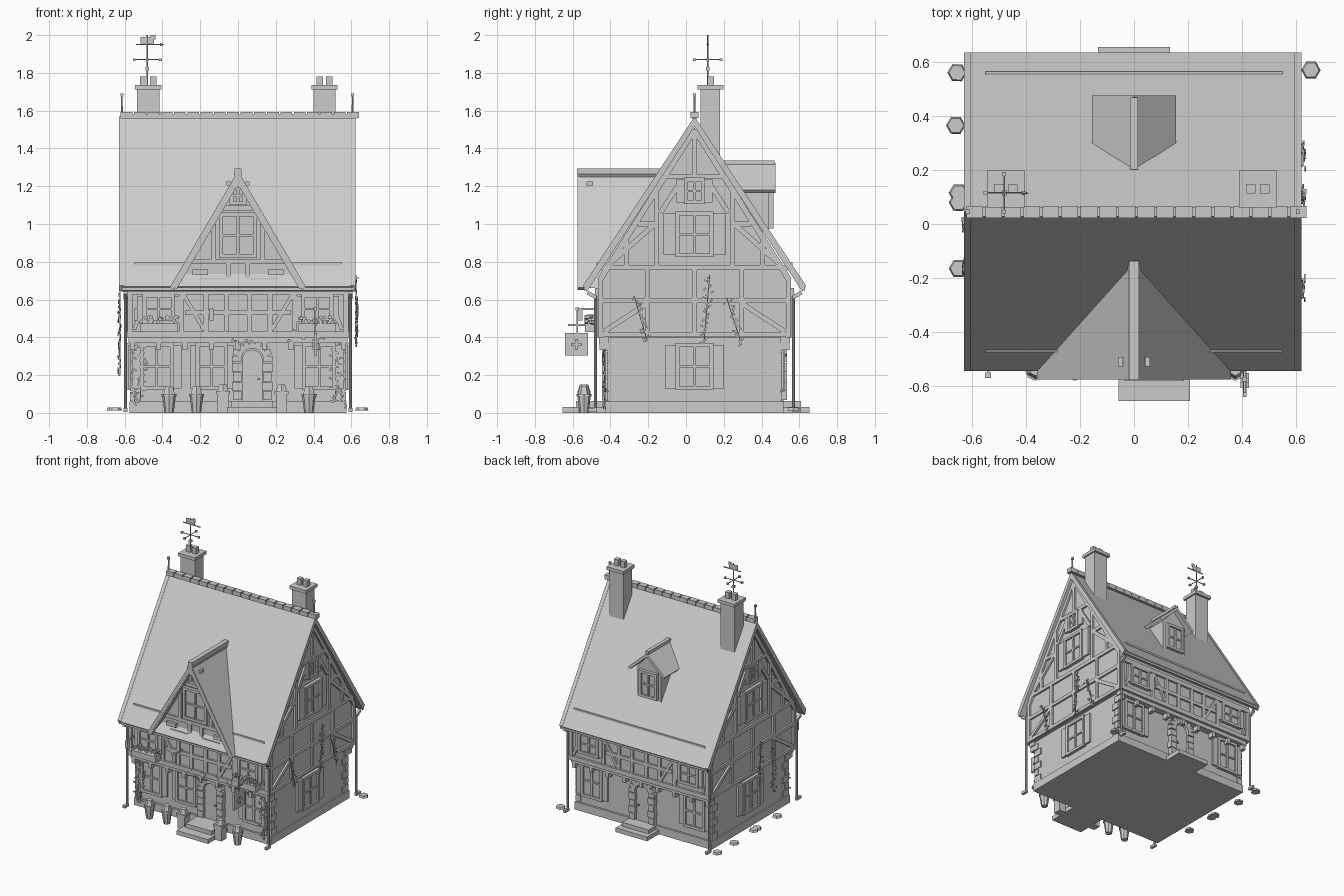
import bpy, bmesh, math, random
from mathutils import Matrix, Vector

random.seed(4)
default_cube = bpy.data.objects.get("Cube")
if default_cube:
    bpy.data.objects.remove(default_cube, do_unlink=True)

CENTRE_Y = .045
parts = {}


def mesh_of(name):
    if name not in parts:
        parts[name] = bmesh.new()
    return parts[name]


def wall_frame(along, outward, distance):
    """Local space of a wall: x runs along it, y points outward, z is up."""
    origin = Vector((0, CENTRE_Y, 0)) + Vector(outward) * distance
    columns = Matrix((along, outward, (0, 0, 1))).transposed().to_4x4()
    return Matrix.Translation(origin) @ columns


WORLD = Matrix.Identity(4)
X, Y, LEFT, FRONT = (1, 0, 0), (0, 1, 0), (-1, 0, 0), (0, -1, 0)


def box(name, frame, centre, size, tilt=0.0, axis="Y"):
    matrix = frame @ Matrix.Translation(centre) @ Matrix.Rotation(tilt, 4, axis)
    bmesh.ops.create_cube(mesh_of(name), size=1, matrix=matrix @ Matrix.Diagonal((*size, 1)))


def beam(name, frame, start, end, width=.026, depth=.014, out=0.0):
    (a, low), (b, high) = start, end
    length = math.hypot(b - a, high - low)
    tilt = -math.atan2(high - low, b - a)
    box(name, frame, ((a + b) / 2, out + depth / 2, (low + high) / 2), (length, depth, width), tilt)


def cone(name, frame, centre, bottom, top, height, sides=8, tilt=0.0, axis="X"):
    matrix = frame @ Matrix.Translation(centre) @ Matrix.Rotation(tilt, 4, axis)
    bmesh.ops.create_cone(mesh_of(name), cap_ends=True, segments=sides, radius1=bottom,
                          radius2=top, depth=height, matrix=matrix)


def extrude(name, points, offset):
    bm, offset = mesh_of(name), Vector(offset)
    near = [bm.verts.new(p) for p in points]
    far = [bm.verts.new(Vector(p) + offset) for p in points]
    bm.faces.new(near)
    bm.faces.new(far[::-1])
    for i in range(len(near)):
        j = (i + 1) % len(near)
        bm.faces.new((near[i], far[i], far[j], near[j]))


def window(name, frame, u, z, width, height, shutter=0.0):
    box(name + "_pane", frame, (u, .004, z), (width, .012, height))
    for side in (-1, 1):
        box(name + "_frame", frame, (u + side * width / 2, .01, z), (.02, .026, height + .02))
        box(name + "_frame", frame, (u, .01, z + side * height / 2), (width + .02, .026, .02))
        if shutter:
            away = u + side * (width + shutter + .02) / 2
            box(name + "_shutter", frame, (away, .006, z), (shutter, .018, height))
    box(name + "_bars", frame, (u, .01, z), (.014, .018, height))
    box(name + "_bars", frame, (u, .01, z), (width, .016, .012))


def doorway(name, frame, u, reach):
    box(name, frame, (u, .006, .17), (.11, .02, .22))
    cone(name, frame, (u, .006, .28), .055, .055, .02, 16, math.pi / 2)
    for side in (-1, 1):
        for row in range(4):
            box(name + "_surround", frame, (u + side * .08, .015, .09 + row * .05), (.045 + row % 2 * .01, .04, .046))
    for step in range(9):
        angle = math.pi * step / 8
        spot = (u + .082 * math.cos(angle), .015, .285 + .082 * math.sin(angle))
        box(name + "_arch", frame, spot, (.05, .04, .03), -angle)
    box(name + "_knob", frame, (u + .035, .02, .18), (.012, .015, .012))
    box(name + "_lower_step", frame, (u, reach / 2, .016), (.265, reach, .032))
    box(name + "_upper_step", frame, (u, reach * .35, .047), (.22, reach * .7, .03))


def ivy(name, frame, start, end):
    start, end = Vector(start), Vector(end)
    beam(name + "_stem", frame, start, end, .005, .006, .016)
    count = int((end - start).length / .015)
    for i in range(count):
        here = start.lerp(end, i / count)
        leaf = (here.x + random.uniform(-.022, .022), random.uniform(.015, .03), here.y)
        box(name + "_leaf", frame, leaf, (.018, .006, .009), random.uniform(-1, 1))


# Walls: stone ground floor, jettied upper floor with gable ends
box("plinth", WORLD, (0, CENTRE_Y, .03), (1.15, .94, .06))
box("ground_wall", WORLD, (0, CENTRE_Y, .2), (1.13, .91, .4))
profile = [(-.51, .4), (.51, .4), (.51, .7), (0, 1.51), (-.51, .7)]
extrude("upper_wall", [(-.585, CENTRE_Y + y, z) for y, z in profile], (1.17, 0, 0))
for sx in (-1, 1):
    for sy in (-1, 1):
        for row in range(6):
            a, b = (.07, .04) if row % 2 else (.04, .07)
            spot = (sx * (.572 - a / 2), CENTRE_Y + sy * (.462 - b / 2), .087 + row * .053)
            box("corner_stones", WORLD, spot, (a, b, .047))

# Main roof with verges, gutters, snow rails
for side in (-1, 1):
    eave = CENTRE_Y + side * .59
    for name, x, width, lift in (("main_roof", -.62, 1.23, 0), ("roof_verge", -.63, .027, .006), ("roof_verge", .594, .027, .006)):
        extrude(name, [(x, CENTRE_Y, 1.563 + lift), (x, eave, .668 + lift), (x, eave - side * .02, .642),
                       (x, CENTRE_Y, 1.515)], (width, 0, 0))
    box("gutter", WORLD, (0, eave - side * .012, .656), (1.23, .016, .016))
    box("snow_rail", WORLD, (0, CENTRE_Y + side * .515, .788), (1.1, .008, .014))
for i in range(18):
    box("ridge_tile", WORLD, (-.59 + i * .0705, CENTRE_Y, 1.577), (.062, .044, .034))
box("ridge_base", WORLD, (.004, CENTRE_Y, 1.57), (1.25, .034, .024))
for x in (-.615, .607):
    cone("ridge_finial", WORLD, (x, CENTRE_Y, 1.635), .006, .005, .11, 6)
    box("finial_tip", WORLD, (x, CENTRE_Y, 1.683), (.016, .016, .018))

# Chimneys and weather vane
for x in (-.475, .458):
    box("chimney", WORLD, (x, .128, 1.53), (.118, .105, .38))
    box("chimney_cap", WORLD, (x, .13, 1.723), (.14, .138, .024))
    for side in (-1, 1):
        box("chimney_pot", WORLD, (x + side * .026, .13, 1.757), (.034, .034, .05))
vane = wall_frame(X, Y, .07) @ Matrix.Translation((-.48, 0, 0))
cone("vane_pole", vane, (0, 0, 1.86), .004, .004, .28, 6)
box("vane_ball", vane, (0, 0, 1.822), (.018, .018, .018))
for axis in "XY":
    cone("vane_arm", vane, (0, 0, 1.87), .003, .003, .14, 6, math.pi / 2, axis)
    for side in (-1, 1):
        tip = (0, side * .07, 1.87) if axis == "X" else (side * .07, 0, 1.87)
        box("vane_tip", vane, tip, (.014, .014, .014))
box("vane_rail", vane, (.01, 0, 1.95), (.14, .005, .006))
box("vane_body", vane, (0, 0, 1.972), (.07, .005, .035))
box("vane_tail", vane, (.03, 0, 1.988), (.024, .005, .024))
cone("vane_arrow", vane, (.08, 0, 1.95), .008, 0, .025, 4, math.pi / 2, "Y")

# Front cross gable
gable = wall_frame(X, FRONT, .545)
extrude("front_gable_wall", [(-.335, -.5, .66), (.335, -.5, .66), (0, -.5, 1.23)], (0, .34, 0))
for side in (-1, 1):
    corners = [(0, -.575, 1.275), (0, -.135, 1.275), (side * .36, -.535, .665), (side * .36, -.575, .665)]
    extrude("front_gable_roof", corners, (-side * .022, 0, -.014))
    beam("gable_bargeboard", gable, (side * .34, .665), (0, 1.245), .036, .012, .06)
    beam("gable_timber", gable, (side * .13, .8), (side * .13, 1.0))
    beam("gable_timber", gable, (side * .05, .67), (side * .05, .8))
    beam("gable_timber", gable, (side * .21, .705), (side * .06, .705), .016, .02)
    beam("gable_timber", gable, (side * .24, .745), (side * .16, .745), .03, .02)
    box("roof_vent", WORLD, (side * .05, -.51, 1.215), (.02, .034, .02))
for z, reach in ((.8, .25), (1.085, .09), (.675, .33)):
    beam("gable_timber", gable, (-reach, z), (reach, z))
beam("gable_timber", gable, (0, 1.19), (0, 1.26), .03, .07)
box("front_gable_ridge", WORLD, (0, -.357, 1.28), (.036, .44, .03))
window("gable_window", gable, 0, .94, .18, .22)
window("gable_top_window", gable, 0, 1.15, .07, .08)

# Rear dormer
extrude("dormer_wall", [(-.1, .44, .96), (.1, .44, .96), (.1, .44, 1.19), (0, .44, 1.3), (-.1, .44, 1.19)], (0, -.3, 0))
for side in (-1, 1):
    corners = [(0, .475, 1.322), (0, .2, 1.322), (side * .155, .3, 1.18), (side * .155, .475, 1.18)]
    extrude("dormer_roof", corners, (-side * .014, 0, -.016))
box("dormer_ridge", WORLD, (0, .335, 1.325), (.028, .265, .022))
window("dormer_window", wall_frame(X, Y, .395), 0, 1.075, .13, .18)

# Gable ends with timber frame, windows and climbing plants
for label, outward in (("left", X), ("right", LEFT)):
    lower, upper = wall_frame(Y, outward, .565), wall_frame(Y, outward, .585)
    timber = label + "_timber"
    window(label + "_ground_window", lower, 0, .245, .18, .23, .055)
    window(label + "_upper_window", upper, 0, .945, .18, .22, .065)
    window(label + "_attic_window", upper, 0, 1.175, .09, .12, .04)
    for z, reach in ((.415, .51), (.595, .51), (.77, .5), (1.25, .16)):
        beam(timber, upper, (-reach, z), (reach, z))
    beam(timber, upper, (0, .42), (0, .77))
    beam(timber, upper, (0, 1.25), (0, 1.5))
    for side in (-1, 1):
        for u, low, high in ((.497, .4, .72), (.25, .42, .77), (.2, .77, 1.17), (.36, .77, .93)):
            beam(timber, upper, (side * u, low), (side * u, high))
        beam(timber, upper, (side * .25, .58), (side * .48, .43))
        beam(timber, upper, (side * .46, .78), (side * .21, 1.0))
        beam(timber, upper, (side * .2, 1.0), (side * .3, 1.0))
        beam(timber, upper, (side * .18, 1.06), (side * .07, 1.23))
        beam(timber, upper, (side * .5, .705), (0, 1.5), .03)
    strands = [((-.25, .38), (-.32, .62)), ((.05, .37), (.08, .73)), ((.25, .36), (.17, .61))]
    if label == "right":
        strands = [((-.2, .2), (-.2, .6)), ((-.04, .3), (-.05, .64))]
    for start, end in strands:
        ivy("side_ivy", upper @ Matrix.Translation((0, .02, 0)), start, end)

# Long walls: timber frame, jetty brackets, windows, pipes
for label, outward in (("front", FRONT), ("back", Y)):
    lower, upper = wall_frame(X, outward, .455), wall_frame(X, outward, .51)
    timber = label + "_timber"
    for z in (.415, .645):
        beam(timber, upper, (-.59, z), (.59, z), .034, .016)
    beam(timber, upper, (-.28, .53), (.28, .53))
    beam(label + "_jetty_beam", lower, (-.58, .385), (.58, .385), .03, .05)
    for i in range(9):
        box(label + "_bracket", lower, (-.56 + i * .14, .025, .355), (.026, .045, .045))
    for side in (-1, 1):
        for u in (.572, .3, .17, .06):
            beam(timber, upper, (side * u, .4), (side * u, .66))
        beam(timber, upper, (side * .55, .44), (side * .48, .63), .02)
        beam(timber, upper, (side * .18, .44), (side * .29, .63), .02)
        window(label + "_upper_window", upper, side * .42, .55, .15, .14, .03)
        window(label + "_ground_window", lower, side * .43, .245, .16, .23, .04)
        x = side * .595
        cone("downpipe", lower, (x, .07, .32), .008, .008, .6, 8)
        box("downpipe_foot", lower, (x, .085, .015), (.02, .05, .02))
        box("downpipe_head", lower, (x, .09, .625), (.02, .05, .02), .5, "X")
window("front_middle_window", wall_frame(X, FRONT, .455), -.14, .245, .15, .23, .03)
doorway("front_door", wall_frame(X, FRONT, .455), .075, .245)
doorway("back_door", wall_frame(X, Y, .455), 0, .155)

# Flower boxes, potted shrubs and front climbers
front = wall_frame(X, FRONT, .51)
ground_front = wall_frame(X, FRONT, .455)
for side in (-1, 1):
    box("flower_box", front, (side * .42, .04, .45), (.2, .06, .045))
    for i in range(26):
        spot = (side * .42 + random.uniform(-.1, .1), random.uniform(.02, .065), random.uniform(.475, .51))
        box("flowers", front, spot, (.018, .016, .016), random.uniform(-1, 1))
    for offset in (0, .03):
        ivy("front_ivy", ground_front, (side * (.55 - offset), .03), (side * (.53 - offset), .38))
for i in range(36):
    spot = (random.uniform(-.1, .5), .075, .4 + random.uniform(-.03, .04))
    box("front_ivy_leaf", ground_front, spot, (.018, .006, .009), random.uniform(-1, 1))
for x in (-.365, -.22, .375):
    cone("plant_pot", WORLD, (x, -.54, .045), .024, .036, .09, 8)
    cone("pot_rim", WORLD, (x, -.54, .094), .04, .04, .014, 8)
    cone("pot_shrub", WORLD, (x, -.54, .12), .034, .022, .04, 6)
for x in (-.08, .23):
    box("planter_crate", WORLD, (x, -.54, .05), (.06, .06, .1))
    box("planter_rim", WORLD, (x, -.54, .108), (.074, .07, .016))
    cone("planter_shrub", WORLD, (x, -.54, .132), .034, .022, .035, 6)

# Hanging sign and wall lanterns
box("sign_board", WORLD, (.41, -.58, .363), (.014, .12, .12))
for size in ((.03, .056, .016), (.03, .016, .056)):
    box("sign_cross", WORLD, (.41, -.58, .363), size)
box("sign_arm", WORLD, (.41, -.54, .465), (.01, .17, .01))
box("sign_hanger", WORLD, (.41, -.575, .48), (.008, .008, .14))
box("sign_knob", WORLD, (.41, -.575, .55), (.018, .018, .018))
for x in (-.14, -.54):
    box("lantern_arm", WORLD, (x, -.51, .55), (.01, .12, .01))
    box("lantern", WORLD, (x, -.56, .52), (.022, .022, .06))

# Stepping stones beside the house
for x, y in ((-.655, .56), (-.66, .365), (-.65, .115), (-.65, .08), (-.65, -.165), (.655, .57)):
    cone("stepping_stone", WORLD, (x, y, .02), .036, .03, .016, 6, .5, "Z")

# Turn every collected part into an object with the shared stone grey
grey = bpy.data.materials.new("stone_grey")
grey.use_nodes = True
grey.diffuse_color = (.6, .6, .6, 1)
grey.node_tree.nodes["Principled BSDF"].inputs["Base Color"].default_value = grey.diffuse_color
for name, bm in parts.items():
    bmesh.ops.recalc_face_normals(bm, faces=bm.faces)
    mesh = bpy.data.meshes.new(name)
    bm.to_mesh(mesh)
    bm.free()
    mesh.materials.append(grey)
    bpy.context.scene.collection.objects.link(bpy.data.objects.new(name, mesh))
